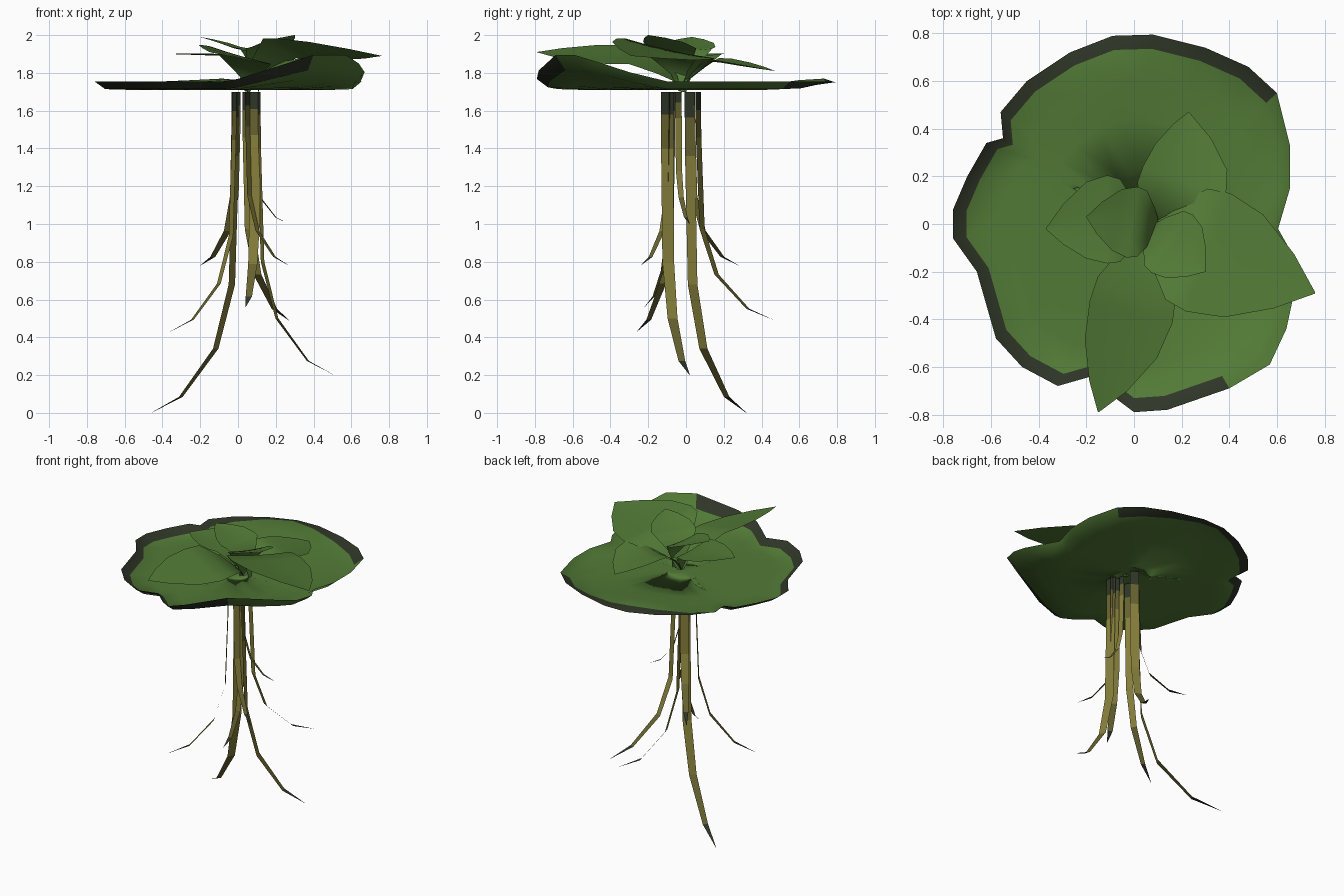
import bpy, math
from mathutils import Vector

if "Cube" in bpy.data.objects:
    bpy.data.objects.remove(bpy.data.objects["Cube"])


def material(name, rgb):
    m = bpy.data.materials.new(name)
    m.diffuse_color = (*rgb, 1)
    m.use_nodes = True
    m.node_tree.nodes["Principled BSDF"].inputs["Base Color"].default_value = m.diffuse_color
    return m


GREEN = material("leaf_green", (0.085, 0.195, 0.037))
DARK = material("dark_edge", (0.028, 0.036, 0.020))
OLIVE = material("root_olive", (0.24, 0.215, 0.045))
MID = material("root_brown", (0.135, 0.122, 0.03))


def build(name, verts, faces, mats, idx=None, smooth=False):
    me = bpy.data.meshes.new(name)
    me.from_pydata(verts, [], faces)
    for m in mats:
        me.materials.append(m)
    for i, p in enumerate(me.polygons):
        p.material_index = idx[i] if idx else 0
        p.use_smooth = smooth
    me.update()
    ob = bpy.data.objects.new(name, me)
    bpy.context.collection.objects.link(ob)
    return ob


# Floating pad: notched outline, flat middle, dark rim, swept up at front right
outline = [(-.09, .79), (.08, .795), (.3, .74), (.48, .66), (.6, .55), (.655, .33),
           (.655, .15), (.605, -.02), (.65, -.1), (.67, -.3), (.64, -.44), (.57, -.59),
           (.4, -.69), (.14, -.78), (0, -.79), (-.08, -.73), (-.18, -.64), (-.32, -.68),
           (-.47, -.6), (-.58, -.48), (-.66, -.2), (-.76, -.06), (-.76, .06),
           (-.7, .2), (-.62, .34), (-.55, .36), (-.56, .47), (-.45, .6), (-.27, .72)]


def pad():
    n = len(outline)
    verts, faces, idx = [(0, 0, 1.71)], [], []
    # ring radius, plain rise, front-right rise, back rise
    rings = [(.3, 0, 0, 0), (.55, 0, .01, .03), (.75, 0, .05, .055),
             (.925, .004, .10, .06), (1, .045, .14, -.005)]
    for t, plain, up, swell in rings:
        for x, y in outline:
            a = math.degrees(math.atan2(y, x))
            front = max(0, min(1, 1.25 - abs(a + 53) / 32))
            back = max(0, 1 - abs(a - 100) / 50)
            verts.append((x * t, y * t, 1.71 + plain + up * front + swell * back))
    for i in range(n):
        j = (i + 1) % n
        faces.append((0, 1 + j, 1 + i))
        idx.append(0)
        mx = (outline[i][0] + outline[j][0]) / 2
        my = (outline[i][1] + outline[j][1]) / 2
        a = math.degrees(math.atan2(my, mx))
        for k in range(len(rings) - 1):
            p, q = 1 + k * n, 1 + (k + 1) * n
            faces.append((q + i, q + j, p + j, p + i)[::-1][::-1])
            idx.append(1 if k == 3 and not -62 < a < 40 else 0)
    build("floating_pad", verts, faces, [GREEN, DARK], idx, True)


pad()


# Upright leaves: blades rising steeply from the crown, then levelling; roll tilts one edge up
def leaf(name, mid, tip, half, cup, roll=0, base=(.05, -.02)):
    b, m, t = Vector((*base, 1.70)), Vector(mid), Vector(tip)
    c = 2 * m - (b + t) / 2
    d = t - b
    side = Vector((-d.y, d.x, 0)).normalized()
    verts, faces = [], []
    shape = [(0, .08), (.06, .2), (.15, .52), (.32, .94), (.46, 1), (.66, .87), (.86, .46), (1, .01)]
    for s, w in shape:
        p = b * (1 - s) ** 2 + c * 2 * s * (1 - s) + t * s * s
        if s < .32:
            p.z = b.z + (m.z - b.z) * (s / .32) ** .6
        else:
            p.z = m.z + (t.z - m.z) * max(0, (s - .4) / .6)
        for u in (-1, -.5, 0, .5, 1):
            verts.append(p + side * half * w * u + Vector((0, 0, w * (cup * u * u + roll * u))))
    for r in range(len(shape) - 1):
        for k in range(4):
            v = r * 5 + k
            faces.append((v + 1, v + 6, v + 5, v))
    build(name, verts, faces, [GREEN], None, True)


leaf("leaf_right", (.34, -.13, 1.92), (.76, -.29, 1.89), .265, .01, -.055)
leaf("leaf_back", (.22, .2, 1.86), (.23, .47, 1.81), .185, .02)
leaf("leaf_left", (-.13, .02, 1.89), (-.37, -.02, 1.90), .185, .01)
leaf("leaf_front", (-.02, -.4, 1.89), (-.15, -.79, 1.91), .18, .005, -.05)
leaf("inner_leaf_left", (-.02, .01, 1.92), (-.2, .03, 1.99), .15, .01, 0, (.11, -.02))
leaf("inner_leaf_right", (.17, -.09, 1.92), (.3, -.2, 2.0), .15, .01)


# Hanging roots: flat ribbons that bend outward and taper to a point
def root(name, start, tip, half):
    s, t = Vector((*start, 1.70)), Vector(tip)
    d = t - s
    side = Vector((-d.y, d.x, 0)).normalized() * half
    path = [(0, 0, 1), (.08, 0, 1), (.2, .005, 1), (.6, .05, .95),
            (.8, .24, .8), (.95, .65, .55), (1, 1, .03)]
    verts, faces = [], []
    for fall, out, w in path:
        p = Vector((s.x + d.x * out, s.y + d.y * out, s.z + d.z * fall))
        verts += [p - side * w, p + side * w]
    for k in range(len(path) - 1):
        v = 2 * k
        faces.append((v, v + 1, v + 3, v + 2))
    build(name, verts, faces, [DARK, MID, OLIVE], [0, 1, 2, 2, 1, 0])


roots = [((-.01, .02), (-.46, .32, 0), .032), ((.11, -.10), (.51, .02, .20), .034),
         ((-.02, -.08), (-.36, -.26, .43), .026), ((.05, .065), (.27, .47, .49), .03),
         ((.09, -.08), (.04, -.22, .56), .032), ((-.01, .03), (-.2, .28, .78), .03),
         ((.05, -.09), (.27, -.24, .78), .022), ((.07, -.04), (.27, .02, 1.0), .018)]
for i, (a, b, h) in enumerate(roots):
    root(f"root_{i + 1}", a, b, h)
